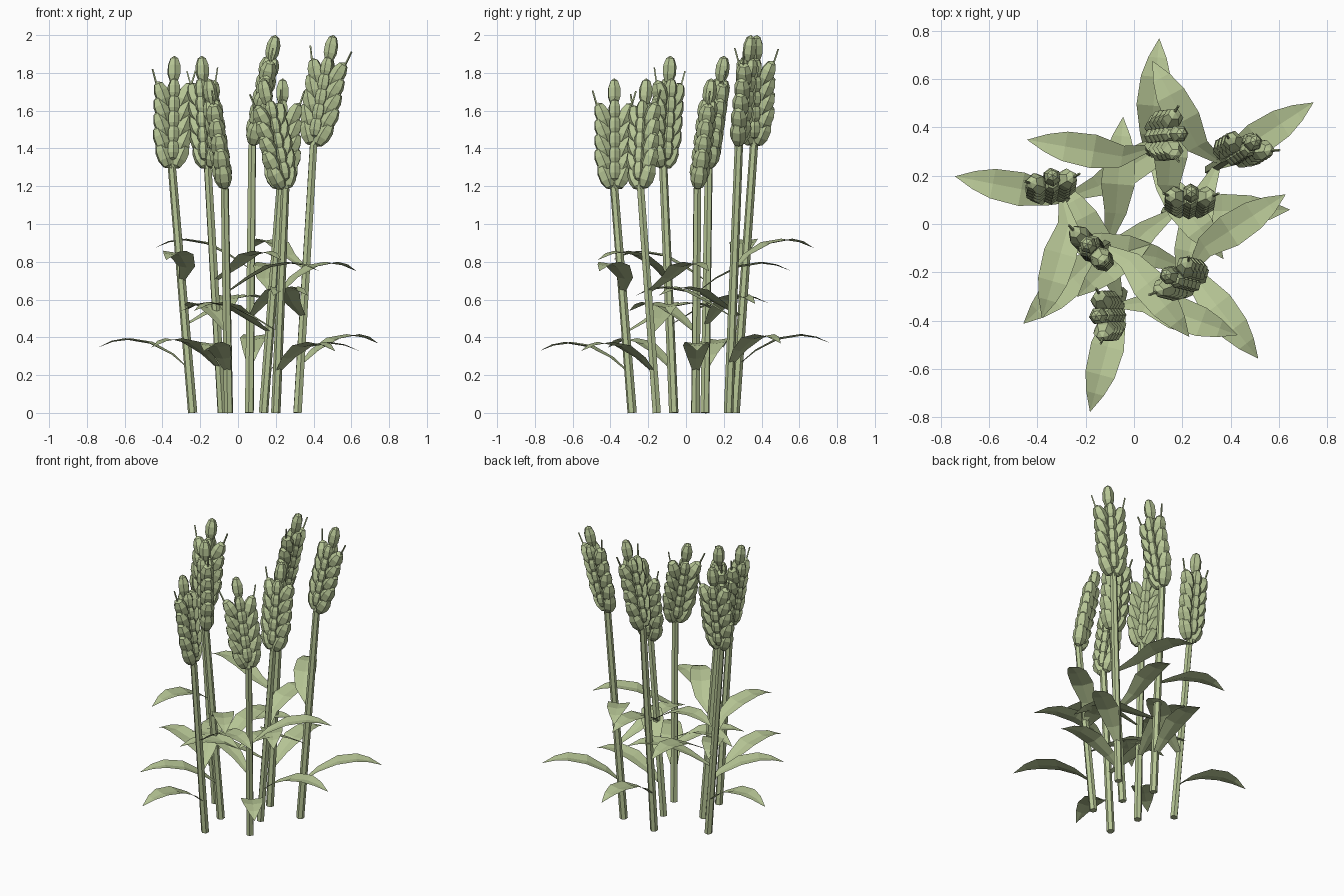
import bpy, bmesh
from math import radians, sin, cos
from mathutils import Matrix, Vector

cube = bpy.data.objects.get("Cube")
if cube:
    bpy.data.objects.remove(cube, do_unlink=True)

COLOUR = (0.47, 0.56, 0.30, 1)
green = bpy.data.materials.new("sage_green")
green.use_nodes = True
green.diffuse_color = COLOUR
green.node_tree.nodes["Principled BSDF"].inputs["Base Color"].default_value = COLOUR


def finish(name, bm):
    mesh = bpy.data.meshes.new(name)
    bm.to_mesh(mesh)
    bm.free()
    mesh.materials.append(green)
    bpy.context.collection.objects.link(bpy.data.objects.new(name, mesh))


def rod(bm, start, end, r1, r2, sides):
    """Tapered rod between two points."""
    axis = end - start
    turn = axis.to_track_quat('Z', 'Y').to_matrix().to_4x4()
    bmesh.ops.create_cone(bm, cap_ends=True, segments=sides, radius1=r1, radius2=r2,
                          depth=axis.length,
                          matrix=Matrix.Translation((start + end) / 2) @ turn)


def grain(bm, frame, place, size, tilt=0):
    """Faceted seed husk, tilted sideways within the ear."""
    local = Matrix.Translation(place) @ Matrix.Rotation(radians(tilt), 4, 'Y')
    bmesh.ops.create_uvsphere(bm, u_segments=6, v_segments=5, radius=1,
                              matrix=frame @ local @ Matrix.Diagonal((*size, 1)))


def leaf(bm, joint, root, angle):
    """Arched, creased blade: distance out, rise and half width at each rib."""
    ribs = [(0, 0, .014), (.11, .075, .045), (.23, .135, .07),
            (.35, .155, .062), (.43, .145, .038), (.51, .115, 0)]
    out = Vector((cos(angle), sin(angle), 0))
    side = Vector((-sin(angle), cos(angle), 0))
    rows = []
    for dist, rise, half in ribs:
        # the first rib sits on the stem itself
        mid = root + out * dist + Vector((0, 0, rise)) if dist else joint
        lift = Vector((0, 0, half * 0.15))
        rows.append([bm.verts.new(mid + side * half * k + lift * abs(k))
                     for k in ((-1, 0, 1) if half else (0,))])
    for a, b in zip(rows, rows[1:]):
        for k in (0, 1):
            if len(b) == 3:
                bm.faces.new((a[k], b[k], b[k + 1], a[k + 1]))
            else:
                bm.faces.new((a[k], b[0], a[k + 1]))


def ear(bm, base, tip, yaw):
    """Flat ear: two side columns, a middle column, awns and an end grain."""
    up = (tip - base).normalized()
    wide = Vector((cos(yaw), sin(yaw), 0))
    wide = (wide - up * wide.dot(up)).normalized()
    deep = up.cross(wide)
    frame = Matrix.Translation(base) @ Matrix((wide, deep, up)).transposed().to_4x4()
    for row in range(5):
        z = 0.075 + 0.08 * row
        spread = 0.06 if row else 0.045
        for s in (-1, 1):
            grain(bm, frame, (s * spread, 0, z), (.043, .046, .077), s * 22)
            grain(bm, frame, (0, s * 0.02, z + 0.03), (.034, .034, .06))
    for s in (-1, 1):
        rod(bm, frame @ Vector((s * .08, 0, .41)), frame @ Vector((s * .115, 0, .53)),
            .006, .005, 4)
    length = (tip - base).length
    rod(bm, base, base + up * (length - .1), .02, .014, 5)
    grain(bm, frame, (0, 0, length - .075), (.038, .038, .076))


# base, stem top, ear tip, ear width direction, first leaf direction
STALKS = [
    ((-.24, .10), (-.35, .12, 1.30), (-.337, .203, 1.89), 8, 169),
    ((.06, .26), (.075, .36, 1.42), (.20, .375, 2.0), 90, 85),
    ((.315, .225), (.40, .28, 1.42), (.505, .345, 2.0), -15, 33),
    ((.135, .05), (.225, .06, 1.19), (.237, .135, 1.77), 0, 1),
    ((.20, -.155), (.25, -.24, 1.19), (.13, -.21, 1.77), 43, 308),
    ((-.085, -.065), (-.16, -.12, 1.30), (-.193, -.082, 1.89), -45, 223),
    ((-.05, -.285), (-.07, -.38, 1.19), (-.157, -.38, 1.77), 95, 255),
]

for i, (base, top, tip, yaw, first) in enumerate(STALKS, 1):
    foot, neck, tip = Vector((*base, 0)), Vector(top), Vector(tip)

    bm = bmesh.new()
    rod(bm, foot, neck, .025, .022, 6)
    finish(f"stem_{i}", bm)

    # three leaves spiralling up the stem
    bm = bmesh.new()
    for k in range(3):
        joint = foot.lerp(neck, 0.178 * (k + 1))
        root = Vector((*base, joint.z))
        leaf(bm, joint, root, radians(first - 137.5 * k))
    finish(f"leaves_{i}", bm)

    bm = bmesh.new()
    ear(bm, neck - Vector((0, 0, .01)), tip, radians(yaw))
    finish(f"ear_{i}", bm)
